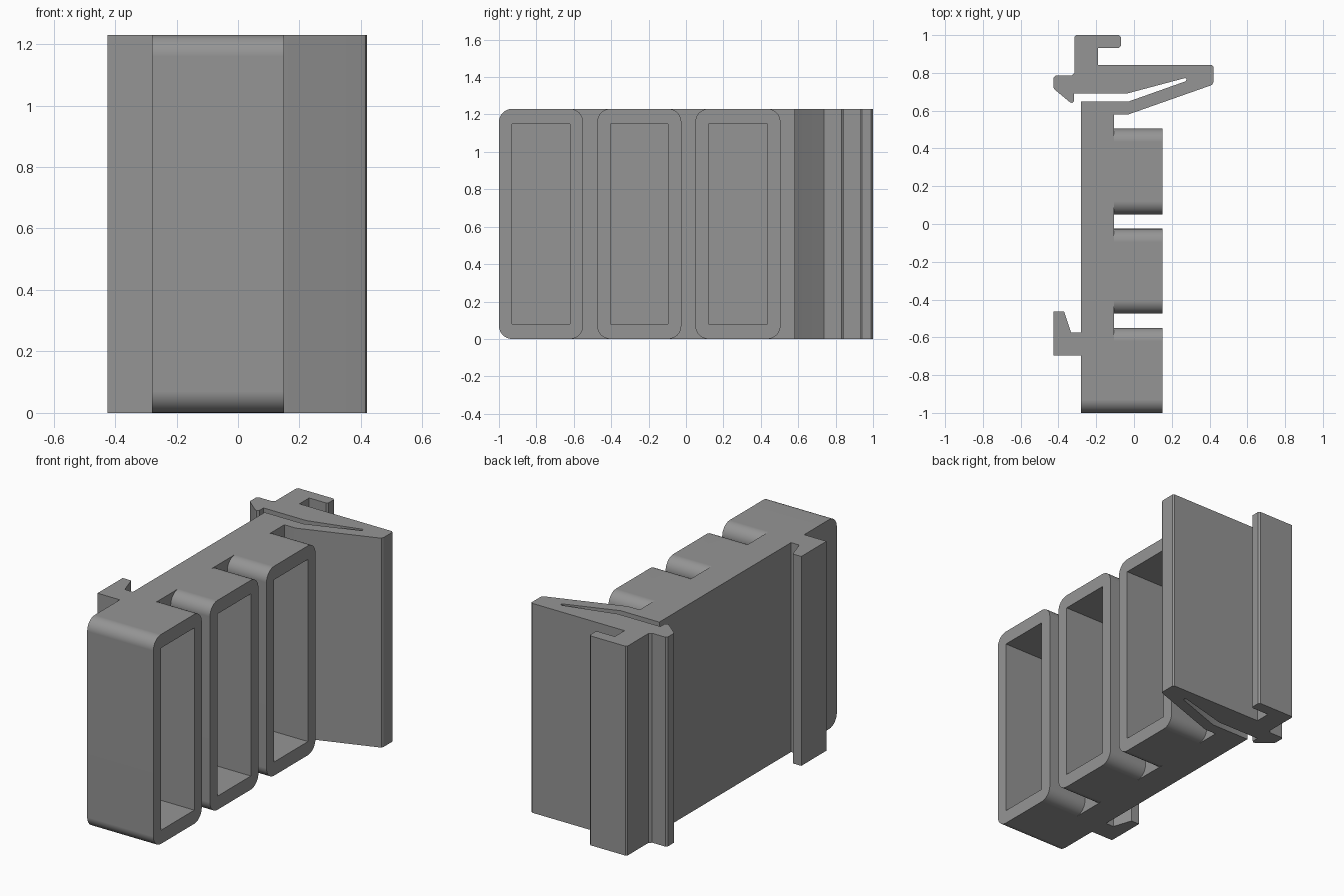
import bpy, bmesh, math
from mathutils import Vector

if "Cube" in bpy.data.objects:
    bpy.data.objects.remove(bpy.data.objects["Cube"])

H = 1.23            # height of the whole extrusion
BACK, STEP, FRONT = -0.28, -0.105, 0.15   # x of plate back, plate front, socket mouth
FLOOR = -0.20       # x of the pocket floors
SOCKETS = [(-1.0, -0.55), (-0.475, -0.025), (0.05, 0.505)]

grey = bpy.data.materials.new("grey plastic")
grey.diffuse_color = (0.30, 0.30, 0.30, 1)
grey.use_nodes = True
grey.node_tree.nodes["Principled BSDF"].inputs["Base Color"].default_value = grey.diffuse_color


def prism(name, pts, offset):
    """Solid from a closed planar outline pushed along offset."""
    bm = bmesh.new()
    face = bm.faces.new([bm.verts.new(p) for p in pts])
    ext = bmesh.ops.extrude_face_region(bm, geom=[face])
    bmesh.ops.translate(bm, vec=Vector(offset),
                        verts=[g for g in ext["geom"] if isinstance(g, bmesh.types.BMVert)])
    bmesh.ops.recalc_face_normals(bm, faces=bm.faces)
    mesh = bpy.data.meshes.new(name)
    bm.to_mesh(mesh)
    bm.free()
    mesh.materials.append(grey)
    ob = bpy.data.objects.new(name, mesh)
    bpy.context.collection.objects.link(ob)
    return ob


def rounded(x, y0, y1, z0, z1, r, n=8):
    """Rounded rectangle in the yz plane."""
    pts = []
    corners = [(y1 - r, z1 - r), (y0 + r, z1 - r), (y0 + r, z0 + r), (y1 - r, z0 + r)]
    for k, (cy, cz) in enumerate(corners):
        for i in range(n + 1):
            a = math.pi / 2 * (k + i / n)
            pts.append((x, cy + r * math.cos(a), cz + r * math.sin(a)))
    return pts


def combine(target, other, operation):
    m = target.modifiers.new("cut", "BOOLEAN")
    m.operation, m.object, m.solver = operation, other, "EXACT"
    bpy.context.view_layer.objects.active = target
    bpy.ops.object.modifier_apply(modifier=m.name)
    bpy.data.objects.remove(other)


# plate, rail hook, spring arm and latch as one outline seen from above
outline = [
    (STEP, -0.75), (STEP, 0.58), (-0.03, 0.58),
    # spring arm, outer side and rounded tip
    (0.405, 0.733), (0.415, 0.739), (0.42, 0.75), (0.42, 0.832), (0.412, 0.842),
    # release tab
    (-0.19, 0.842), (-0.19, 0.932), (-0.08, 0.932), (-0.07, 0.942),
    (-0.07, 0.99), (-0.08, 1.0), (-0.307, 1.0), (-0.315, 0.992),
    # latch nose
    (-0.315, 0.80), (-0.33, 0.785), (-0.415, 0.785), (-0.425, 0.775),
    (-0.425, 0.72), (-0.418, 0.71), (-0.34, 0.645), (-0.328, 0.641), (-0.317, 0.65),
    (-0.317, 0.69), (-0.04, 0.69),
    # slot inside the spring arm
    (0.272, 0.773), (0.278, 0.765), (0.272, 0.755), (-0.03, 0.648),
    (BACK, 0.648),
    # fixed rail hook
    (BACK, -0.575), (-0.333, -0.575), (-0.37, -0.463), (-0.425, -0.463),
    (-0.425, -0.697), (BACK, -0.697), (BACK, -0.75),
]
body = prism("clip_body", [(x, y, 0) for x, y in outline], (0, 0, H))

# rounded socket blocks; the first one also forms the end of the plate
for k, (y0, y1) in enumerate(SOCKETS):
    x0 = BACK if k == 0 else FLOOR
    block = prism("socket", rounded(x0, y0, y1, 0, H, 0.07), (FRONT - x0, 0, 0))
    combine(body, block, "UNION")

# rectangular pockets
for y0, y1 in SOCKETS:
    a, b, c, d = y0 + 0.07, y1 - 0.07, 0.08, H - 0.08
    pocket = prism("pocket", [(FLOOR, a, c), (FLOOR, b, c), (FLOOR, b, d), (FLOOR, a, d)],
                   (FRONT - FLOOR + 0.1, 0, 0))
    combine(body, pocket, "DIFFERENCE")

# smooth corners, crisp edges
bpy.ops.object.select_all(action="DESELECT")
body.select_set(True)
bpy.context.view_layer.objects.active = body
bpy.ops.object.shade_smooth_by_angle(angle=math.radians(20))
wn = body.modifiers.new("clean shading", "WEIGHTED_NORMAL")
wn.keep_sharp = True
